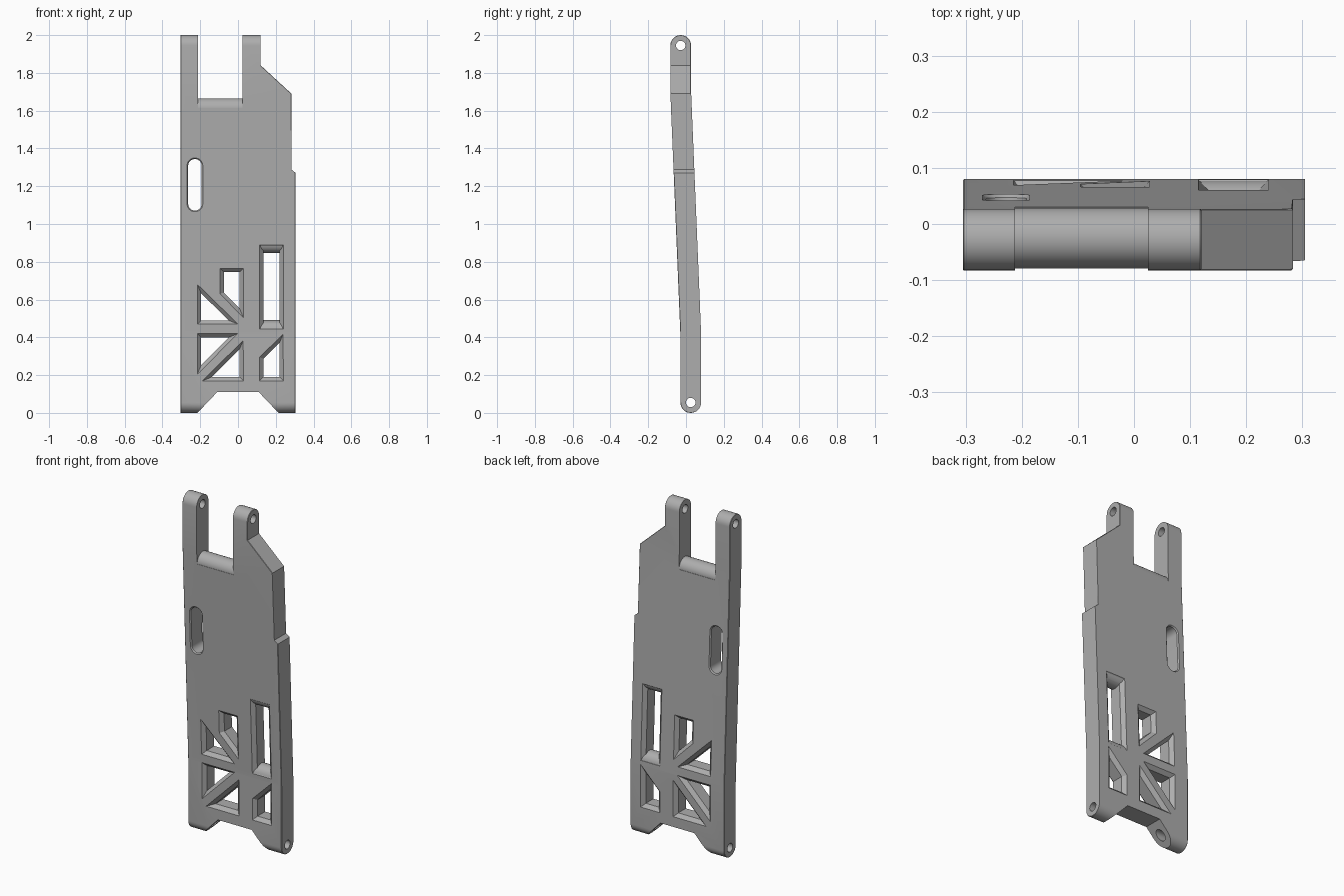
import bpy, bmesh, math
from mathutils import Vector

cube = bpy.data.objects.get("Cube")
if cube:
    bpy.data.objects.remove(cube, do_unlink=True)

R = 0.055          # half thickness of the plate
LOW, HIGH = 0.42, 1.7   # heights of the two slight bends

grey = bpy.data.materials.new("plain grey")
grey.use_nodes = True
color = (0.42, 0.42, 0.42, 1)
grey.diffuse_color = color
grey.node_tree.nodes["Principled BSDF"].inputs["Base Color"].default_value = color


def mid_y(z):
    """Depth of the plate's middle plane at a height."""
    t = min(max((z - LOW) / (HIGH - LOW), 0), 1)
    return 0.025 - 0.053 * t


def loft(name, rings):
    """Closed solid through rings with equal point counts."""
    bm = bmesh.new()
    loops = [[bm.verts.new(p) for p in ring] for ring in rings]
    n = len(loops[0])
    for a, b in zip(loops, loops[1:]):
        for i in range(n):
            j = (i + 1) % n
            bm.faces.new((a[i], a[j], b[j], b[i]))
    bm.faces.new(loops[0][::-1])
    bm.faces.new(loops[-1])
    bmesh.ops.recalc_face_normals(bm, faces=bm.faces)
    mesh = bpy.data.meshes.new(name)
    bm.to_mesh(mesh)
    bm.free()
    ob = bpy.data.objects.new(name, mesh)
    bpy.context.collection.objects.link(ob)
    mesh.materials.append(grey)
    return ob


def rod(name, x0, x1, y, z, r):
    ring = [(y + r * math.cos(i * math.tau / 32), z + r * math.sin(i * math.tau / 32))
            for i in range(32)]
    return loft(name, [[(x, *p) for p in ring] for x in (x0, x1)])


def inset(points, d):
    """Offset a polygon inward."""
    pts = [Vector(p) for p in points]
    area = sum(a.x * b.y - b.x * a.y for a, b in zip(pts, pts[1:] + pts[:1]))
    s = 1 if area > 0 else -1
    out = []
    for i, p in enumerate(pts):
        e1 = (p - pts[i - 1]).normalized()
        e2 = (pts[(i + 1) % len(pts)] - p).normalized()
        n1, n2 = Vector((-e1.y, e1.x)) * s, Vector((-e2.y, e2.x)) * s
        out.append(p + (n1 + n2) * d / (1 + n1.dot(n2)))
    return out


def window_cutter(points, c):
    """Through cutter with a chamfer c on both plate faces."""
    rings = []
    for dy, d in ((-R - c, -c), (c - R, c), (R - c, c), (R + c, -c)):
        rings.append([(p.x, mid_y(p.y) + dy, p.y) for p in inset(points, d)])
    return loft("window_cutter", rings)


def combine(ob, tool, operation):
    mod = ob.modifiers.new("combine", 'BOOLEAN')
    mod.operation = operation
    mod.solver = 'EXACT'
    mod.object = tool
    bpy.context.view_layer.objects.active = ob
    bpy.ops.object.modifier_apply(modifier=mod.name)
    bpy.data.objects.remove(tool, do_unlink=True)


# Plate: rounded, slightly bent side profile
side = []
for k in range(17):
    a = math.pi + k * math.pi / 16
    side.append((0.025 + R * math.cos(a), R + R * math.sin(a)))
side += [(0.025 + R, LOW), (mid_y(2) + R, HIGH)]
for k in range(17):
    a = k * math.pi / 16
    side.append((mid_y(2) + R * math.cos(a), 2 - R + R * math.sin(a)))
side += [(mid_y(2) - R, HIGH), (0.025 - R, LOW)]
plate = loft("suspension_arm_plate", [[(x, *p) for p in side] for x in (-0.305, 0.305)])

# Front outline: forked top, stepped right edge, notched foot
outline = [(-0.4, -0.1), (-0.31, -0.1), (-0.11, 0.11), (0.11, 0.11), (0.31, -0.1),
           (0.4, -0.1), (0.4, 1.194), (0.283, 1.288), (0.283, 1.69), (0.12, 1.84),
           (0.12, 2.1), (0.025, 2.1), (0.025, 1.61), (-0.212, 1.61),
           (-0.212, 2.1), (-0.4, 2.1)]
combine(plate, loft("outline", [[(x, y, z) for x, z in outline] for y in (-0.3, 0.3)]),
        'INTERSECT')

# Chamfer the outer long edges
bm = bmesh.new()
bm.from_mesh(plate.data)
bm.normal_update()
edges = []
for e in bm.edges:
    if len(e.link_faces) != 2:
        continue
    f, g = sorted(e.link_faces, key=lambda face: abs(face.normal.x))
    m = (e.verts[0].co + e.verts[1].co) / 2
    if abs(f.normal.x) > 0.3 or abs(g.normal.x) < 0.5:
        continue
    left = m.x < -0.3
    upper_right = m.x > 0.1 and m.z > 1.3 and g.normal.x > 0
    lower_right = m.x > 0.3 and f.normal.y < 0.1
    if left or upper_right or lower_right:
        edges.append(e)
bmesh.ops.bevel(bm, geom=edges, offset=0.021, segments=1, affect='EDGES',
                clamp_overlap=True)
bm.to_mesh(plate.data)
bm.free()

# Truss windows
windows = [
    [(-0.215, 0.68), (-0.215, 0.47), (0, 0.47)],
    [(-0.095, 0.765), (0.028, 0.765), (0.028, 0.505), (-0.095, 0.63)],
    [(-0.215, 0.42), (-0.215, 0.205), (0, 0.42)],
    [(0.028, 0.385), (0.028, 0.17), (-0.187, 0.17)],
    [(0.115, 0.89), (0.24, 0.89), (0.24, 0.445), (0.115, 0.445)],
    [(0.115, 0.17), (0.24, 0.17), (0.24, 0.42), (0.115, 0.295)],
]
for points in windows:
    combine(plate, window_cutter(points, 0.02), 'DIFFERENCE')

# Long rounded slot
slot = []
for k in range(26):
    a = (k if k < 13 else k - 1) * math.pi / 12
    slot.append((-0.228 + 0.042 * math.cos(a),
                 (1.308 if k < 13 else 1.107) + 0.042 * math.sin(a)))
combine(plate, window_cutter(slot, 0.006), 'DIFFERENCE')

# Rounded bars at the fork and at the ends of the tall window
for x0, x1, z in ((-0.222, 0.035, 1.612), (0.1, 0.255, 0.437), (0.1, 0.255, 0.9)):
    combine(plate, rod("bar", x0, x1, mid_y(z), z, 0.0535), 'UNION')

# Hinge pin holes
for z in (R, 2 - R):
    combine(plate, rod("pin_hole", -0.5, 0.5, mid_y(z), z, 0.025), 'DIFFERENCE')

bpy.ops.object.select_all(action='DESELECT')
plate.select_set(True)
bpy.context.view_layer.objects.active = plate
bpy.ops.object.shade_smooth_by_angle(angle=math.radians(20))
